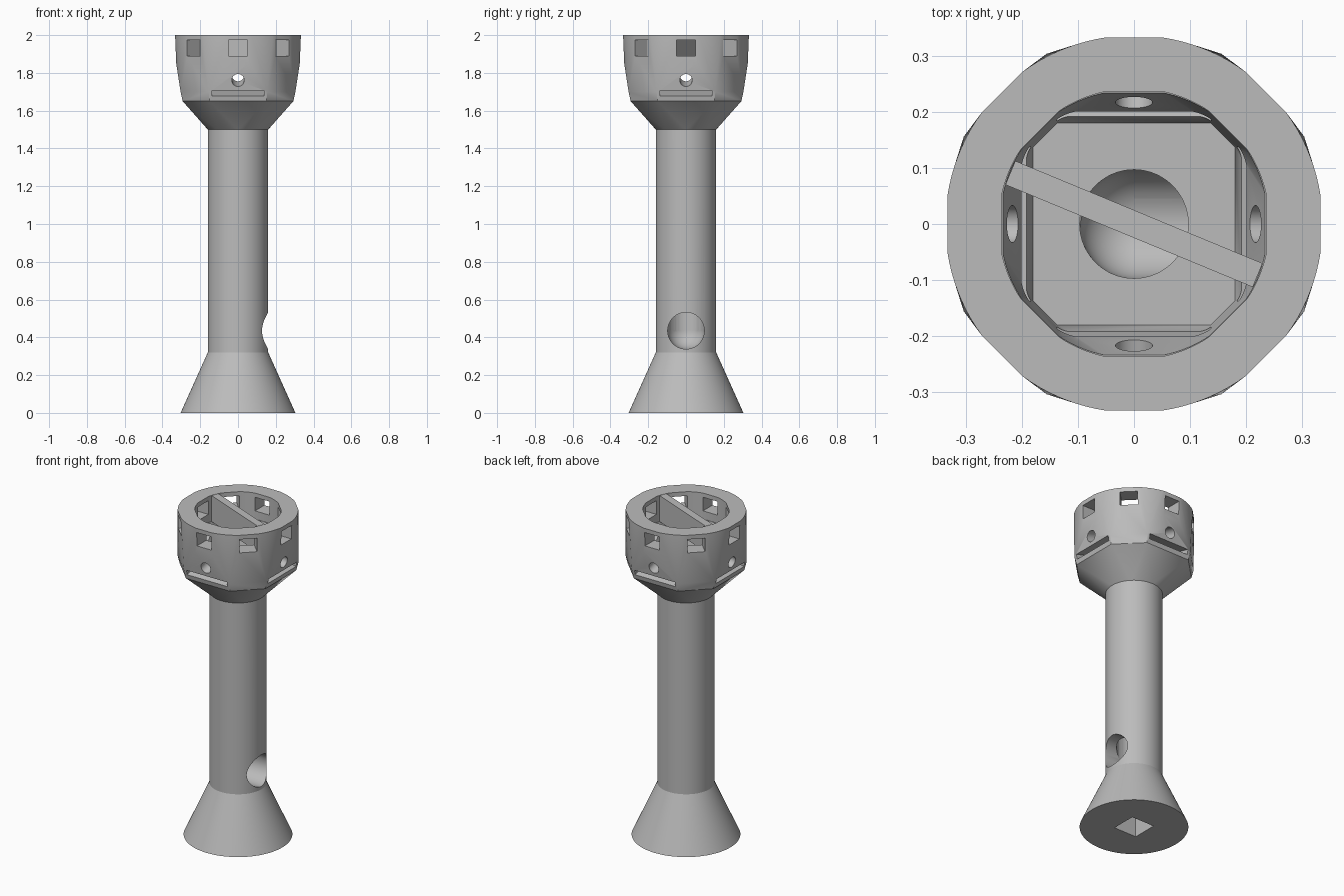
import bpy, bmesh, math
from mathutils import Matrix, Vector

cube = bpy.data.objects.get("Cube")
if cube:
    bpy.data.objects.remove(cube, do_unlink=True)

grey = bpy.data.materials.new("plain grey")
grey.use_nodes = True
grey.diffuse_color = (0.5, 0.5, 0.5, 1)
grey.node_tree.nodes["Principled BSDF"].inputs["Base Color"].default_value = (0.5, 0.5, 0.5, 1)


def make(name, bm):
    bmesh.ops.recalc_face_normals(bm, faces=bm.faces)
    mesh = bpy.data.meshes.new(name)
    bm.to_mesh(mesh)
    bm.free()
    mesh.materials.append(grey)
    obj = bpy.data.objects.new(name, mesh)
    bpy.context.collection.objects.link(obj)
    return obj


def hull(name, points):
    bm = bmesh.new()
    for p in points:
        bm.verts.new(p)
    res = bmesh.ops.convex_hull(bm, input=bm.verts)
    loose = [v for v in bm.verts if not v.link_faces]
    bmesh.ops.delete(bm, geom=loose, context='VERTS')
    bmesh.ops.dissolve_limit(bm, angle_limit=0.01, verts=bm.verts, edges=bm.edges)
    return make(name, bm)


def circle(r, z, n=96):
    return [Vector((r * math.cos(2 * math.pi * i / n), r * math.sin(2 * math.pi * i / n), z))
            for i in range(n)]


def flat_circle(r, flat, z):
    """Circle cut by eight flats."""
    half = math.acos(flat / r)
    pts = []
    for k in range(8):
        mid = k * math.pi / 4
        for j in range(10):
            a = mid + half + (math.pi / 4 - 2 * half) * j / 9
            pts.append(Vector((r * math.cos(a), r * math.sin(a), z)))
    return pts


def octagon(far, near, z):
    return [Vector((sx * x, sy * y, z)) for x, y in ((far, near), (near, far))
            for sx in (-1, 1) for sy in (-1, 1)]


def box(name, size, matrix):
    bm = bmesh.new()
    bmesh.ops.create_cube(bm, size=1, matrix=matrix @ Matrix.Diagonal((*size, 1)))
    return make(name, bm)


def rod(name, r, length, matrix):
    bm = bmesh.new()
    bmesh.ops.create_cone(bm, cap_ends=True, segments=64, radius1=r, radius2=r,
                          depth=length, matrix=matrix)
    return make(name, bm)


def cut(target, cutter):
    cutter.hide_render = True
    mod = target.modifiers.new("cut", 'BOOLEAN')
    mod.operation, mod.solver, mod.object = 'DIFFERENCE', 'EXACT', cutter
    with bpy.context.temp_override(object=target, active_object=target):
        bpy.ops.object.modifier_apply(modifier=mod.name)
    bpy.data.objects.remove(cutter, do_unlink=True)


def smooth(obj):
    bpy.ops.object.select_all(action='DESELECT')
    obj.select_set(True)
    bpy.context.view_layer.objects.active = obj
    bpy.ops.object.shade_smooth_by_angle(angle=math.radians(20))


def spin(a):
    return Matrix.Rotation(a, 4, 'Z')


move = Matrix.Translation
BORE, ELBOW = 0.097, 0.435

# Stem: flared foot and round shaft
bm = bmesh.new()
rings = [[bm.verts.new(p) for p in circle(r, z)]
         for r, z in ((0.304, 0), (0.16, 0.32), (0.16, 1.5))]
for low, high in zip(rings, rings[1:]):
    for i in range(len(low)):
        bm.faces.new((low[i - 1], low[i], high[i], high[i - 1]))
bm.faces.new(rings[0])
bm.faces.new(rings[-1])
stem = make("stem", bm)

# Bore with a rounded elbow leading out of the side, and the square socket below
cut(stem, rod("bore_cutter", BORE, 1.3, move((0, 0, ELBOW + 0.65))))
bm = bmesh.new()
bmesh.ops.create_uvsphere(bm, u_segments=64, v_segments=32, radius=BORE,
                          matrix=move((0, 0, ELBOW)))
cut(stem, make("elbow_cutter", bm))
cut(stem, rod("side_hole_cutter", BORE, 0.4,
              move((0.2, 0, ELBOW)) @ Matrix.Rotation(math.pi / 2, 4, 'Y')))
cut(stem, box("socket_cutter", (0.155, 0.155, 0.4), move((0, 0, 0))))

# Head: round below, eight-sided at the shoulder, round with flats at the rim
head = hull("head", circle(0.16, 1.5) + octagon(0.293, 0.15, 1.65) + octagon(0.304, 0.156, 1.7)
            + flat_circle(0.332, 0.327, 1.85) + flat_circle(0.337, 0.333, 2.0))
cut(head, hull("cavity_cutter", octagon(0.18, 0.137, 1.67) + octagon(0.18, 0.137, 1.757)
               + flat_circle(0.242, 0.237, 1.85)))
cut(head, hull("mouth_cutter", flat_circle(0.242, 0.237, 1.84) + flat_circle(0.242, 0.237, 2.1)))
cut(head, rod("head_bore_cutter", BORE, 0.4, move((0, 0, 1.5))))

# Eight windows round the rim
for k in range(8):
    cut(head, box("window_cutter", (0.2, 0.1, 0.084),
                  spin(k * math.pi / 4) @ move((0.3, 0, 1.932))))

# Four inclined round holes, each with a slot beneath
tilt = Matrix.Rotation(math.radians(15), 4, 'Y')
for k in range(4):
    turn = spin(k * math.pi / 2)
    cut(head, rod("hole_cutter", 0.033, 0.28, turn @ move((0.28, 0, 1.77)) @ tilt
                  @ Matrix.Rotation(math.pi / 2, 4, 'Y')))
    cut(head, box("slot_cutter", (0.2, 0.275, 0.03), turn @ move((0.27, 0, 1.701)) @ tilt))

# Thin divider across the mouth
divider = box("divider", (0.478, 0.046, 0.16), spin(math.radians(-22.5)) @ move((0, 0, 1.92)))

smooth(stem)
smooth(head)
